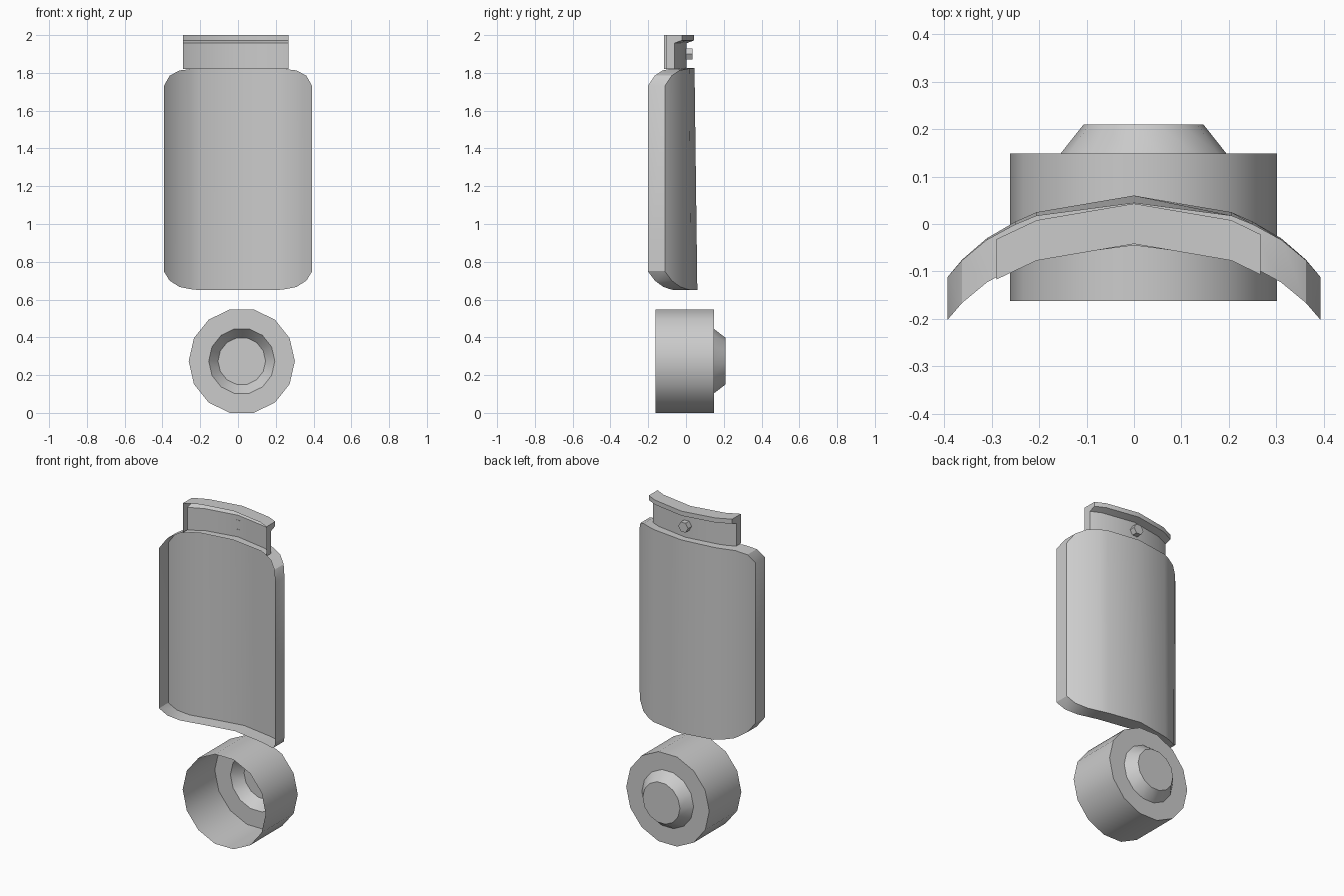
import bpy
import bmesh
import math
from mathutils import Vector

if "Cube" in bpy.data.objects:
    bpy.data.objects.remove(bpy.data.objects["Cube"])

grey = bpy.data.materials.new("plain_grey")
grey.use_nodes = True
grey.diffuse_color = (0.6, 0.6, 0.6, 1)
grey.node_tree.nodes["Principled BSDF"].inputs["Base Color"].default_value = (0.6, 0.6, 0.6, 1)


def finish(bm, name):
    """Turn a bmesh into a smooth object with sharp corners."""
    bmesh.ops.remove_doubles(bm, verts=bm.verts, dist=0.0005)
    bmesh.ops.recalc_face_normals(bm, faces=bm.faces)
    mesh = bpy.data.meshes.new(name)
    bm.to_mesh(mesh)
    bm.free()
    obj = bpy.data.objects.new(name, mesh)
    mesh.materials.append(grey)
    bpy.context.collection.objects.link(obj)
    bpy.ops.object.select_all(action='DESELECT')
    obj.select_set(True)
    bpy.context.view_layer.objects.active = obj
    bpy.ops.object.shade_smooth_by_angle(angle=math.radians(30))
    return obj


def skin(bm, rows, closed=False):
    """Bridge successive rows of points with quads."""
    rows = [[bm.verts.new(p) for p in row] for row in rows]
    n = len(rows[0])
    for a, b in zip(rows, rows[1:]):
        for i in range(n if closed else n - 1):
            j = (i + 1) % n
            bm.faces.new((a[i], a[j], b[j], b[i]))
    return rows


def mirrored(half):
    """Mirror half-profile tuples, given from the centre out, across x."""
    return [(-p[0], *p[1:]) for p in reversed(half[1:])] + half


# Curved panel: x, y of the back, top and bottom heights
half_panel = [(0, 0.06, 1.825, 0.65), (0.205, 0.025, 1.823, 0.65),
              (0.25, 0.005, 1.82, 0.655), (0.31, -0.03, 1.813, 0.667),
              (0.362, -0.075, 1.785, 0.70), (0.393, -0.112, 1.73, 0.75)]
panel = mirrored(half_panel)
bm = bmesh.new()
skin(bm, [[(x, y, lo) for x, y, hi, lo in panel],
          [(x, y - 0.015 * (1 - abs(x) / 0.393), hi) for x, y, hi, lo in panel]])
# Rim pulled forward from the whole outline
rim = bmesh.ops.extrude_edge_only(bm, edges=[e for e in bm.edges if e.is_boundary])
bmesh.ops.translate(bm, vec=Vector((0, -0.09, 0)),
                    verts=[v for v in rim["geom"] if isinstance(v, bmesh.types.BMVert)])
finish(bm, "curved_panel")

# Collar: a channel section swept along the arc, open to the front
arc = [(-0.29, -0.117), (-0.205, -0.077), (0, -0.042), (0.205, -0.077), (0.267, -0.107)]
section = [(0.045, 1.82), (0.045, 1.957), (0.085, 1.972), (0.085, 2.0), (0, 2.0)]
bm = bmesh.new()
rows = skin(bm, [[(x, y + dy, z) for x, y in arc] for dy, z in section])
# End walls reaching forward to the rim
for end in (0, -1):
    x, y = arc[end]
    foot = bm.verts.new((x, y, 1.82))
    bm.faces.new([row[end] for row in rows] + [foot])
finish(bm, "collar")

# Hexagonal pin on the back of the collar
bm = bmesh.new()
ring = [(0.033 * math.cos(math.tau * i / 6), 0.033 * math.sin(math.tau * i / 6)) for i in range(6)]
rows = skin(bm, [[(c - 0.005, y, 1.9 + s) for c, s in ring] for y in (0, 0.035)], closed=True)
bm.faces.new(rows[-1])
finish(bm, "pin")

# Round cup, open at the front, with a tapered boss on the back
profile = [(0.281, -0.162), (0.281, 0.148), (0.175, 0.148), (0.126, 0.21)]
sides = 14
bm = bmesh.new()
rows = skin(bm, [[(0.02 + r * math.cos(math.tau * i / sides), y,
                   0.274 + r * math.sin(math.tau * i / sides)) for i in range(sides)]
                 for r, y in profile], closed=True)
bm.faces.new(rows[-1])
finish(bm, "round_cup")
